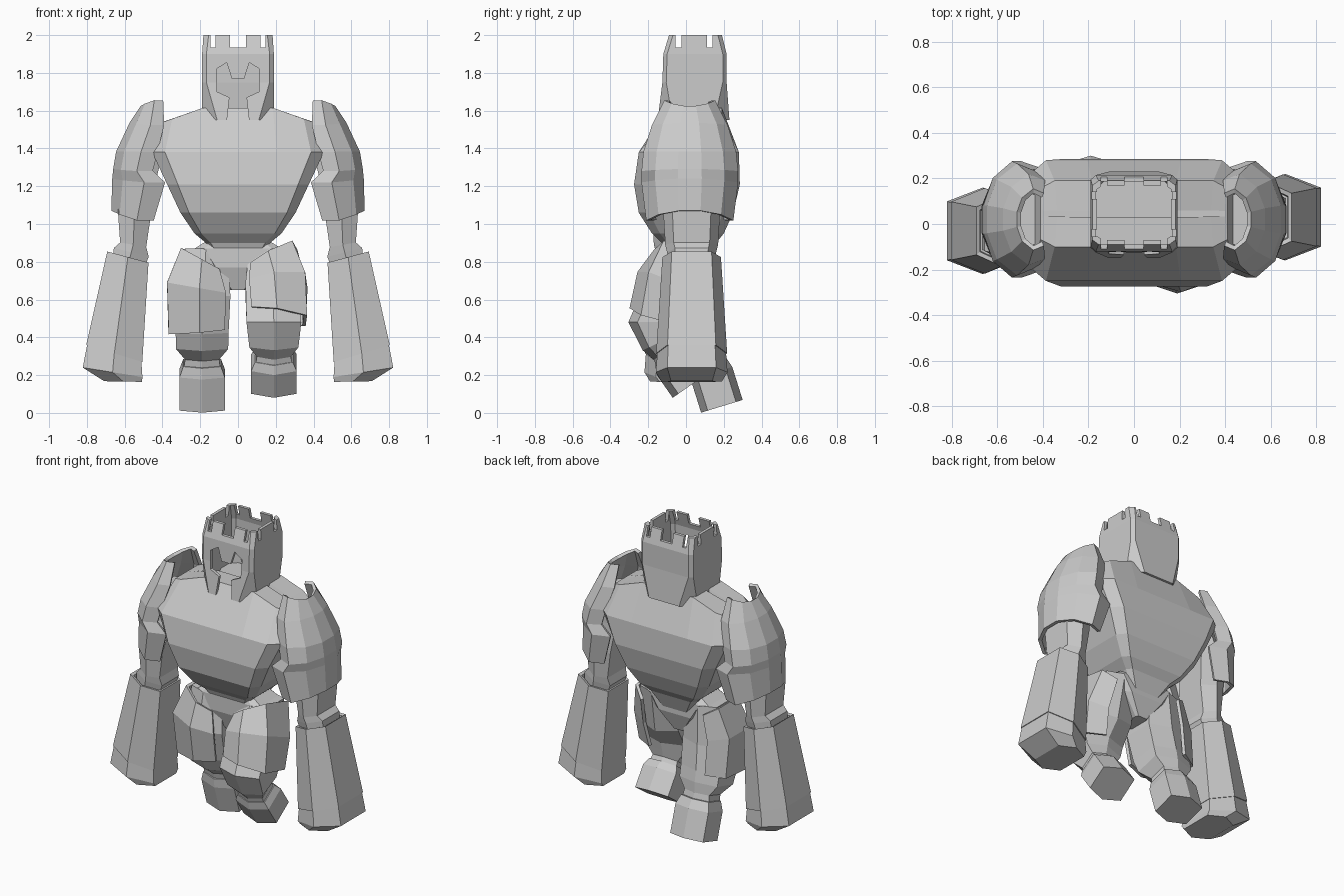
import bpy, bmesh
from math import radians
from mathutils import Vector, Euler

cube = bpy.data.objects.get("Cube")
if cube:
    bpy.data.objects.remove(cube, do_unlink=True)

stone = bpy.data.materials.new("pale grey stone")
stone.use_nodes = True
stone.diffuse_color = (0.6, 0.6, 0.6, 1)
stone.node_tree.nodes["Principled BSDF"].inputs["Base Color"].default_value = (0.6, 0.6, 0.6, 1)


def loft(name, rings, closed=True, wrap=False, thick=0):
    """Skin a list of equal-length point rings."""
    bm = bmesh.new()
    rows = [[bm.verts.new(p) for p in ring] for ring in rings]
    n = len(rows[0])
    pairs = list(zip(rows, rows[1:])) + ([(rows[-1], rows[0])] if wrap else [])
    for a, b in pairs:
        for i in range(n if closed else n - 1):
            j = (i + 1) % n
            bm.faces.new((a[i], a[j], b[j], b[i]))
    if closed and not wrap:
        bm.faces.new(rows[0])
        bm.faces.new(rows[-1])
    bmesh.ops.recalc_face_normals(bm, faces=bm.faces)
    mesh = bpy.data.meshes.new(name)
    bm.to_mesh(mesh)
    bm.free()
    mesh.materials.append(stone)
    obj = bpy.data.objects.new(name, mesh)
    bpy.context.collection.objects.link(obj)
    if thick:
        mod = obj.modifiers.new("thickness", "SOLIDIFY")
        mod.thickness, mod.offset = thick, 0
    return obj


def octagon(z, hx, front, back, cut=0.22):
    """Chamfered rectangle at height z."""
    mid, hy = (front + back) / 2, (back - front) / 2
    k = 1 - cut
    shape = [(k, -1), (1, -k), (1, k), (k, 1), (-k, 1), (-1, k), (-1, -k), (-k, -1)]
    return [(hx * u, mid + hy * v, z) for u, v in shape]


HEX = [(0, -1), (1, -0.68), (1, 0.68), (0, 1), (-1, 0.68), (-1, -0.68)]
OPEN = [(-0.85, -0.75), (0, -1), (1, -0.65), (1, 0.65), (0.3, 1)]


def section(shape, side, x, y, z, rx, ry, pitch=0, roll=0):
    """Place a tilted cross-section; side mirrors it across x."""
    rot = Euler((radians(pitch), radians(-roll), 0)).to_matrix()
    pts = [rot @ Vector((u * rx, v * ry, 0)) + Vector((x, y, z)) for u, v in shape]
    return [(side * p.x, p.y, p.z) for p in pts]


def limb(name, side, sections):
    return loft(name, [section(HEX, side, *s) for s in sections])


def plate(name, side, sections):
    return loft(name, [section(OPEN, side, *s) for s in sections], closed=False, thick=0.02)


def carve(obj, cutters):
    """Subtract the cutters, bake the result and discard them."""
    for c in cutters:
        mod = obj.modifiers.new("cut", "BOOLEAN")
        mod.operation, mod.solver, mod.object = "DIFFERENCE", "EXACT", c
    deps = bpy.context.evaluated_depsgraph_get()
    baked = bpy.data.meshes.new_from_object(obj.evaluated_get(deps))
    obj.modifiers.clear()
    obj.data = baked
    for c in cutters:
        bpy.data.objects.remove(c, do_unlink=True)


# Torso: height, half width, front, back, shoulder slope
HALF = [(0.45, -1), (0.85, -1), (1, -0.78), (1, 0.78), (0.85, 1), (0.45, 1)]
TORSO = HALF + [(-u, v) for u, v in reversed(HALF)]


def torso_ring(z, hx, front, back, drop=0):
    mid, hy = (front + back) / 2, (back - front) / 2
    return [(hx * u, mid + hy * v, z - drop * max(0, (abs(u) - 0.45) / 0.55)) for u, v in TORSO]


loft("torso", [torso_ring(*r) for r in [
    (0.66, 0.04, -0.07, 0.08), (0.80, 0.10, -0.09, 0.12),
    (0.90, 0.17, -0.13, 0.16), (0.95, 0.23, -0.18, 0.20), (1.06, 0.305, -0.25, 0.25),
    (1.21, 0.375, -0.275, 0.285), (1.38, 0.455, -0.25, 0.28),
    (1.615, 0.41, -0.10, 0.19, 0.08), (1.615, 0.40, 0.03, 0.06, 0.075)]])
loft("pelvis", [octagon(*r) for r in [
    (0.65, 0.04, -0.08, 0.08), (0.77, 0.15, -0.12, 0.12),
    (0.87, 0.23, -0.12, 0.12), (0.92, 0.15, -0.10, 0.10)]])

# Hollow crowned helmet with battlements and a visor opening
outer = [(1.55, 0.19, -0.15, 0.23, 0.42), (1.75, 0.19, -0.125, 0.215, 0.12),
         (1.90, 0.19, -0.12, 0.215, 0.12), (2.0, 0.183, -0.09, 0.19, 0.15)]
wall = 0.02
inner = [(z, hx - wall, f + wall, b - wall, c) for z, hx, f, b, c in reversed(outer)]
helmet = loft("helmet", [octagon(*r) for r in outer + inner], wrap=True)


def notch(y, hx, hy, x=0):
    corners = [(-hx, -hy), (hx, -hy), (hx, hy), (-hx, hy)]
    return loft("cutter", [[(x + u, y + v, z) for u, v in corners] for z in (1.935, 2.1)])


half = [(0.075, 1.4), (0.045, 1.67), (0.11, 1.70), (0.115, 1.82), (0.06, 1.855), (0.033, 1.77)]
outline = half + [(-x, z) for x, z in reversed(half)]
visor = loft("cutter", [[(x, y, z) for x, z in outline] for y in (-0.3, 0.02)])
notches = [notch(0.05, w, 0.4, x) for x, w in ((-0.132, 0.013), (0, 0.042), (0.132, 0.013))]
notches += [notch(y, 0.4, 0.015) for y in (-0.04, 0.125)]
carve(helmet, [visor] + notches)

# Arms, mirrored, with one swung slightly forward
PAD = [(0, -0.85), (0.4, -1), (0.8, -0.72), (1, -0.25), (1, 0.25), (0.8, 0.72), (0.4, 1), (0, 0.85)]
for side, word in ((1, "left"), (-1, "right")):
    y = 0.03 * side
    limb(word + "_upper_arm", side, [
        (0.46, 0.02, 1.45, 0.08, 0.12), (0.52, 0.02, 1.25, 0.09, 0.14),
        (0.548, y, 1.06, 0.088, 0.15, 0, 5), (0.555, y, 0.89, 0.07, 0.14, 0, 10),
        (0.565, y, 0.85, 0.095, 0.13, 0, 14), (0.585, y, 0.77, 0.085, 0.12, 0, 15)])
    limb(word + "_forearm", side, [
        (0.588, y, 0.78, 0.09, 0.13, 0, 15), (0.585, y, 0.82, 0.095, 0.135, 0, 15),
        (0.583, y, 0.825, 0.113, 0.155, 0, 15), (0.655, y, 0.315, 0.155, 0.188, 0, 17)])
    limb(word + "_fist", side, [
        (0.655, y, 0.318, 0.15, 0.182, 0, 17), (0.664, y, 0.215, 0.16, 0.19, 0, 9),
        (0.608, y, 0.166, 0.10, 0.16, 0, 1)])
    # Shoulder shell: z inner, z outer, x inner, x outer, half depth
    rings = []
    for zi, zo, xi, xo, hy in [
            (1.02, 1.07, 0.45, 0.66, 0.22), (1.22, 1.24, 0.39, 0.655, 0.245),
            (1.28, 1.29, 0.455, 0.65, 0.245), (1.38, 1.38, 0.43, 0.635, 0.235),
            (1.52, 1.53, 0.395, 0.565, 0.19), (1.65, 1.62, 0.40, 0.505, 0.125)]:
        rings.append([(side * (xi + (xo - xi) * u), 0.02 + hy * v, zi + (zo - zi) * max(0, u * 2 - 1))
                      for u, v in PAD])
    loft(word + "_shoulder_plate", rings, closed=False, thick=0.022)

# Right leg trails behind
limb("right_leg", -1, [
    (0.17, 0.0, 0.87, 0.11, 0.12), (0.18, -0.01, 0.62, 0.14, 0.15),
    (0.19, 0.03, 0.44, 0.14, 0.14, 10), (0.19, 0.06, 0.36, 0.138, 0.125, 15),
    (0.19, 0.10, 0.30, 0.09, 0.09, 17), (0.19, 0.11, 0.265, 0.095, 0.09, 17)])
limb("right_foot", -1, [
    (0.19, 0.115, 0.265, 0.10, 0.10, 17), (0.19, 0.135, 0.21, 0.12, 0.115, 17),
    (0.19, 0.19, 0.035, 0.12, 0.115, 17)])
plate("right_thigh_plate", -1, [
    (0.19, -0.01, 0.81, 0.12, 0.15, 0, 30), (0.205, -0.03, 0.66, 0.165, 0.17, 0, 10),
    (0.205, 0.0, 0.44, 0.155, 0.165, 5, -5)])

# Left leg is raised with a bent knee
limb("left_leg", 1, [
    (0.17, 0.0, 0.87, 0.11, 0.12), (0.18, -0.07, 0.65, 0.14, 0.15, -25),
    (0.19, -0.155, 0.48, 0.145, 0.15, 0), (0.19, -0.125, 0.38, 0.13, 0.115, 25),
    (0.19, -0.10, 0.33, 0.09, 0.085, 35), (0.19, -0.085, 0.30, 0.095, 0.09, 35)])
limb("left_foot", 1, [
    (0.19, -0.085, 0.305, 0.10, 0.095, 35), (0.19, -0.06, 0.266, 0.12, 0.115, 35),
    (0.19, 0.024, 0.146, 0.12, 0.115, 35)])
plate("left_thigh_plate", 1, [
    (0.18, -0.02, 0.82, 0.13, 0.15, -15, 30), (0.20, -0.09, 0.68, 0.155, 0.17, -22, 8),
    (0.20, -0.13, 0.51, 0.155, 0.165, -15, -8)])
